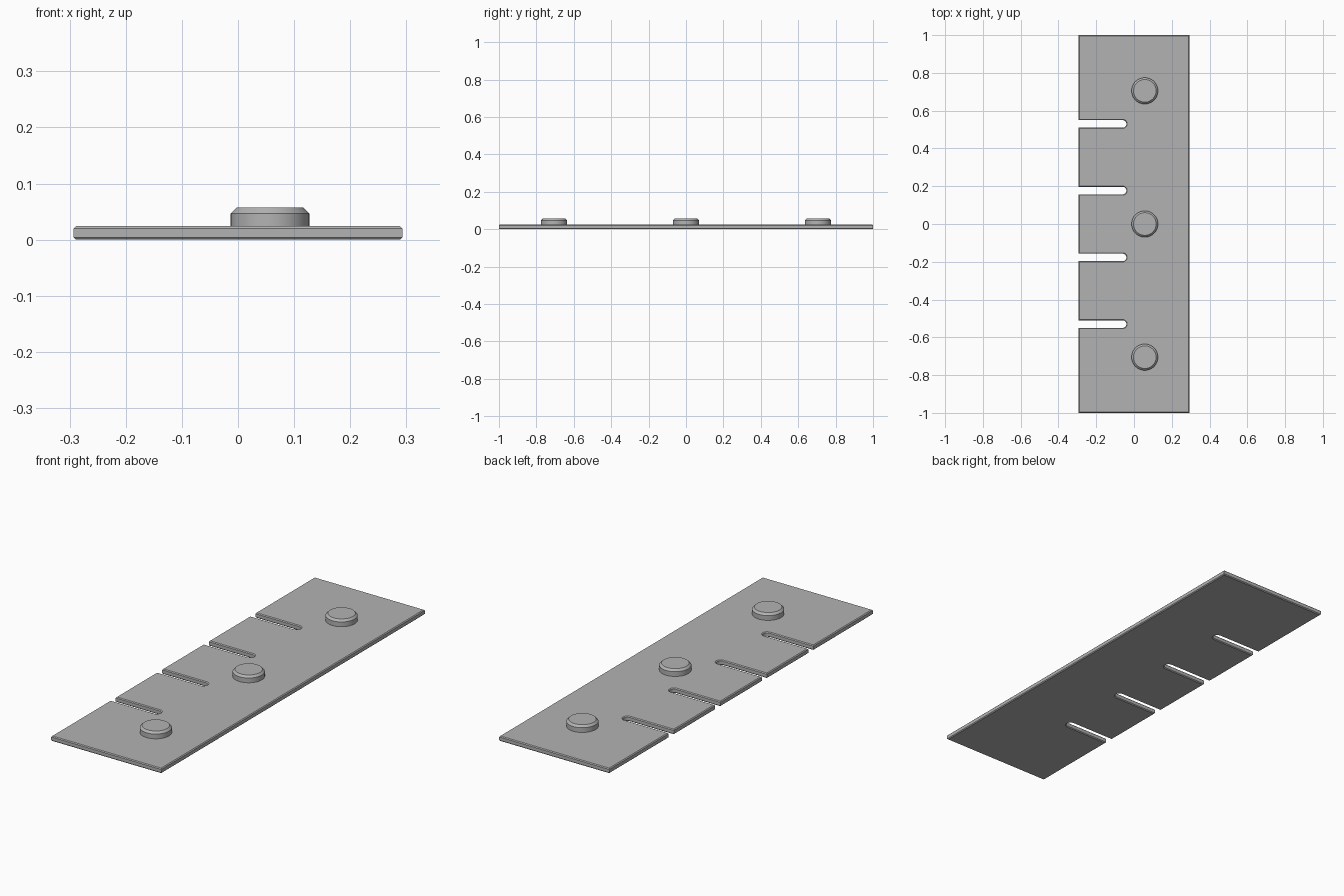
import bpy, bmesh, math

if "Cube" in bpy.data.objects:
    bpy.data.objects.remove(bpy.data.objects["Cube"])

HALF_W, HALF_L, THICK, BEVEL = 0.293, 1.0, 0.024, 0.004
SLOT_R, SLOT_TIP = 0.02, -0.04
SLOT_YS = [0.53, 0.177, -0.177, -0.53]

grey = bpy.data.materials.new("grey")
grey.diffuse_color = (0.45, 0.45, 0.45, 1)
grey.use_nodes = True
grey.node_tree.nodes["Principled BSDF"].inputs["Base Color"].default_value = grey.diffuse_color


def make_object(name, bm):
    bmesh.ops.recalc_face_normals(bm, faces=bm.faces)
    mesh = bpy.data.meshes.new(name)
    bm.to_mesh(mesh)
    bm.free()
    mesh.materials.append(grey)
    obj = bpy.data.objects.new(name, mesh)
    bpy.context.collection.objects.link(obj)
    bpy.context.view_layer.objects.active = obj
    obj.select_set(True)
    bpy.ops.object.shade_smooth_by_angle(angle=math.radians(30))
    obj.select_set(False)
    return obj


# Plate outline, with round-ended slots along the left edge
outline = [(-HALF_W, -HALF_L), (HALF_W, -HALF_L), (HALF_W, HALF_L), (-HALF_W, HALF_L)]
for y in SLOT_YS:
    outline.append((-HALF_W, y + SLOT_R))
    for i in range(13):
        a = math.pi / 2 - math.pi * i / 12
        outline.append((SLOT_TIP - SLOT_R + SLOT_R * math.cos(a), y + SLOT_R * math.sin(a)))
    outline.append((-HALF_W, y - SLOT_R))

# Slotted plate, thickened, with chamfered top and bottom rims
bm = bmesh.new()
base = bm.faces.new([bm.verts.new((x, y, 0)) for x, y in outline])
top = bmesh.ops.extrude_face_region(bm, geom=[base], use_keep_orig=True)["geom"]
bmesh.ops.translate(bm, vec=(0, 0, THICK),
                    verts=[v for v in top if isinstance(v, bmesh.types.BMVert)])
bmesh.ops.recalc_face_normals(bm, faces=bm.faces)
rims = [e for e in bm.edges if abs(e.verts[0].co.z - e.verts[1].co.z) < 1e-5]
bmesh.ops.bevel(bm, geom=rims, offset=BEVEL, segments=1, affect='EDGES')
make_object("slotted_plate", bm)

# Round studs with chamfered tops
for name, y in (("front", -0.705), ("middle", 0.0), ("back", 0.705)):
    bm = bmesh.new()
    z0, z1 = THICK - 0.004, 0.057
    bmesh.ops.create_cone(bm, cap_ends=True, segments=48, radius1=0.07, radius2=0.07, depth=z1 - z0)
    bmesh.ops.translate(bm, verts=bm.verts, vec=(0.057, y, (z0 + z1) / 2))
    rim = [e for e in bm.edges if all(v.co.z > z1 - 1e-4 for v in e.verts)]
    bmesh.ops.bevel(bm, geom=rim, offset=0.01, segments=1, affect='EDGES')
    make_object(name + "_stud", bm)
